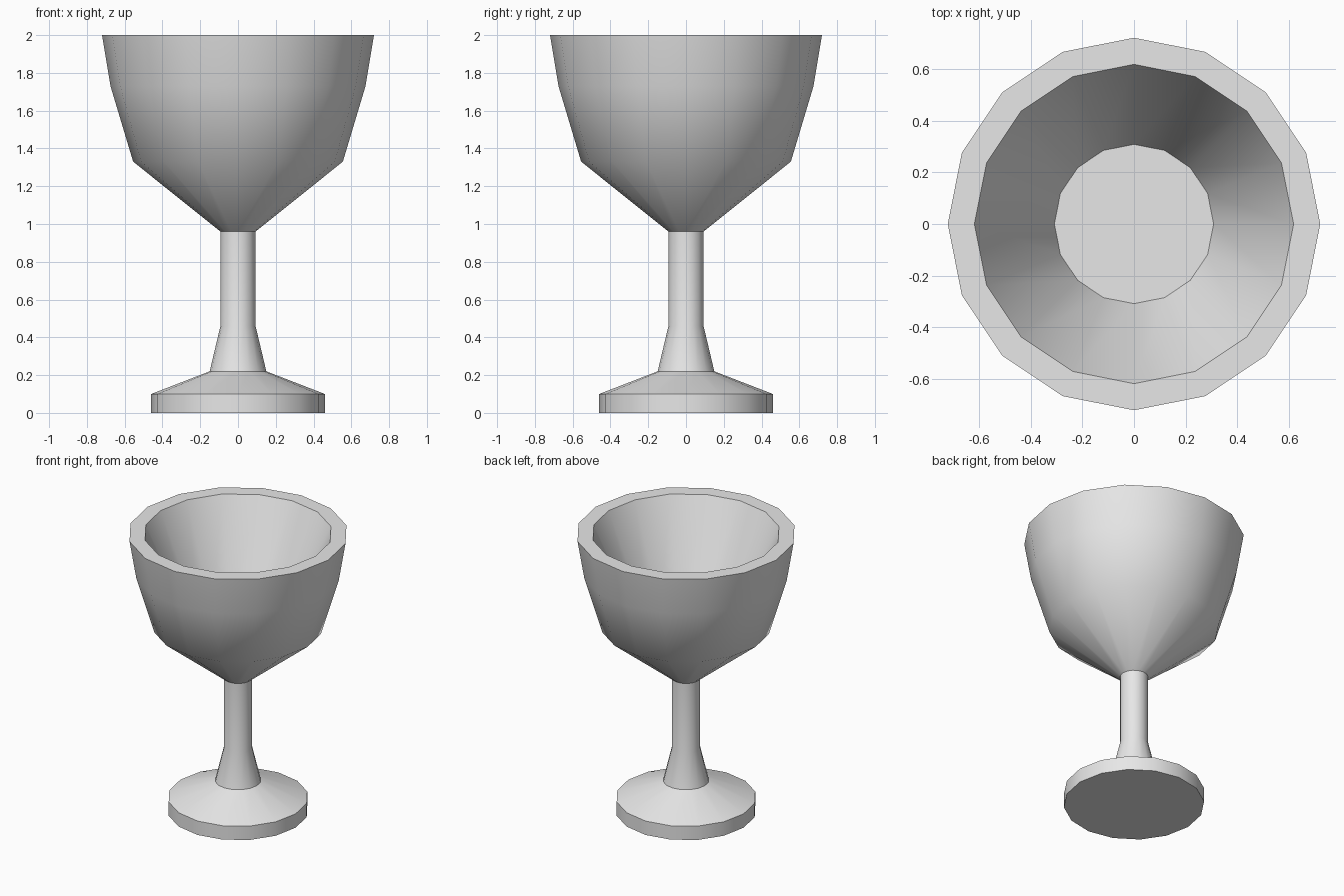
import bpy, bmesh, math

SIDES = 16

cube = bpy.data.objects.get("Cube")
if cube:
    bpy.data.objects.remove(cube, do_unlink=True)

grey = bpy.data.materials.new("plain grey")
grey.use_nodes = True
grey.diffuse_color = (0.8, 0.8, 0.8, 1)
grey.node_tree.nodes["Principled BSDF"].inputs["Base Color"].default_value = (0.8, 0.8, 0.8, 1)


def lathe(name, profile, cap_start=False, cap_end=False):
    """Turn a (radius, height) profile around z, listed so the outside faces out."""
    bm = bmesh.new()
    rings = []
    for r, z in profile:
        angles = [math.tau * i / SIDES for i in range(SIDES)]
        rings.append([bm.verts.new((r * math.cos(a), r * math.sin(a), z)) for a in angles])
    for low, high in zip(rings, rings[1:]):
        for i in range(SIDES):
            j = (i + 1) % SIDES
            bm.faces.new((low[i], low[j], high[j], high[i]))
    if cap_start:
        bm.faces.new(rings[0][::-1])
    if cap_end:
        bm.faces.new(rings[-1])
    mesh = bpy.data.meshes.new(name)
    bm.to_mesh(mesh)
    bm.free()
    mesh.materials.append(grey)
    obj = bpy.data.objects.new(name, mesh)
    bpy.context.collection.objects.link(obj)
    bpy.ops.object.select_all(action="DESELECT")
    obj.select_set(True)
    bpy.context.view_layer.objects.active = obj
    bpy.ops.object.shade_smooth_by_angle(angle=math.radians(40))


# Round foot with a sloping top
lathe("foot", [(0.46, 0), (0.46, 0.1), (0.15, 0.22)], cap_start=True)

# Stem, flared where it meets the foot
lathe("stem", [(0.15, 0.22), (0.093, 0.46), (0.093, 0.96)])

# Bowl: outer wall, flat rim, tapering inner wall and flat floor
lathe("bowl", [(0.093, 0.96), (0.555, 1.33), (0.675, 1.73), (0.72, 2),
               (0.617, 2), (0.308, 1.3)], cap_end=True)
